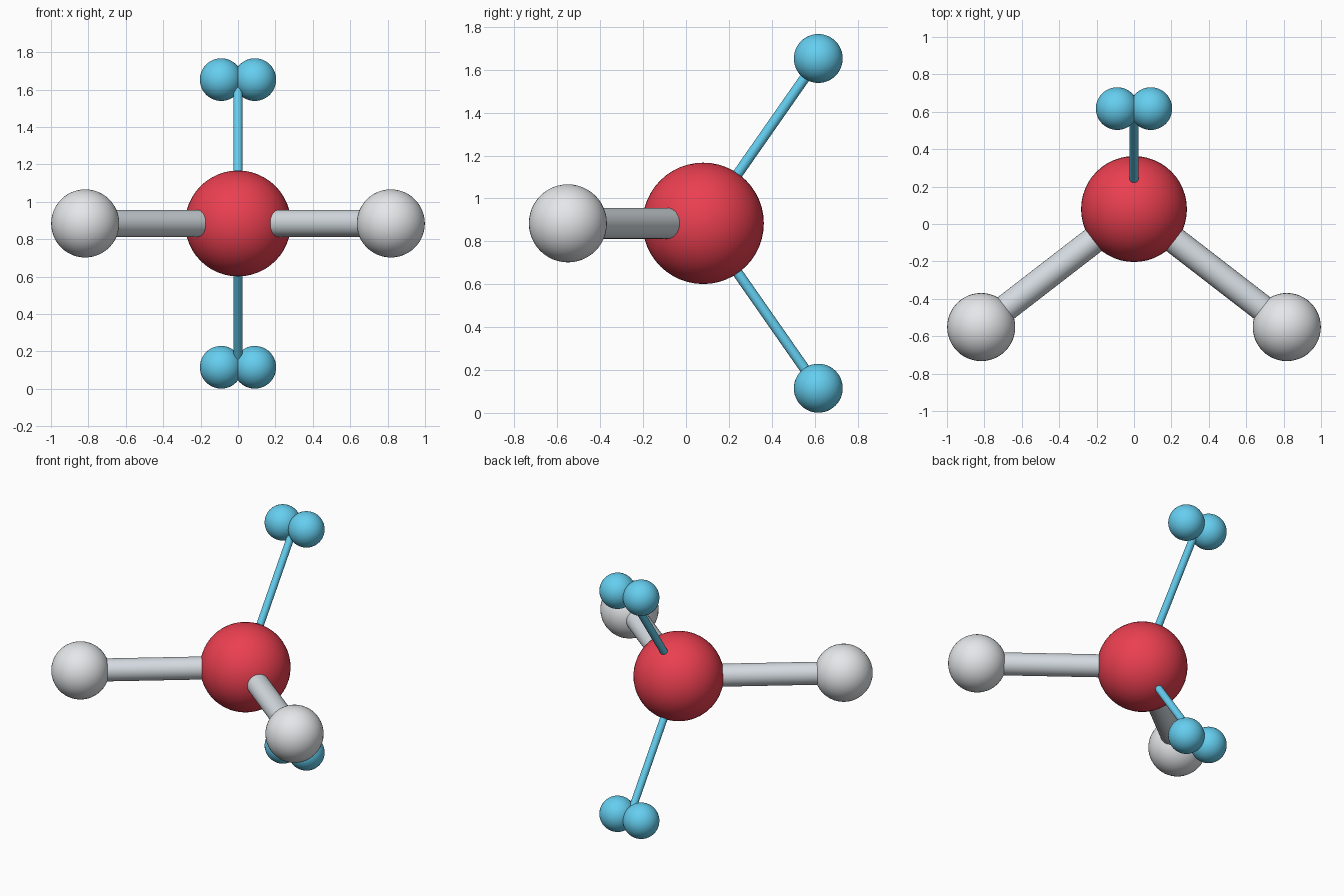
import bpy
from mathutils import Vector

if "Cube" in bpy.data.objects:
    bpy.data.objects.remove(bpy.data.objects["Cube"])

CENTRE = Vector((0, 0.08, 0.884))


def material(name, rgb):
    m = bpy.data.materials.new(name)
    m.diffuse_color = (*rgb, 1)
    m.use_nodes = True
    m.node_tree.nodes["Principled BSDF"].inputs["Base Color"].default_value = m.diffuse_color
    return m


RED = material("red", (0.83, 0.05, 0.08))
BLUE = material("blue", (0.13, 0.62, 0.87))
WHITE = material("white", (0.78, 0.80, 0.82))
ROD = material("pale_grey", (0.66, 0.71, 0.75))


def finish(name, mat):
    ob = bpy.context.object
    ob.name = name
    ob.data.materials.append(mat)
    bpy.ops.object.shade_smooth_by_angle()


def ball(name, pos, r, mat):
    bpy.ops.mesh.primitive_uv_sphere_add(segments=48, ring_count=24, radius=r, location=pos)
    finish(name, mat)


def rod(name, a, b, r, mat):
    d = b - a
    bpy.ops.mesh.primitive_cylinder_add(vertices=32, radius=r, depth=d.length, location=(a + b) / 2,
                                        rotation=d.to_track_quat('Z', 'Y').to_euler())
    finish(name, mat)


# Central atom
ball("central_atom", CENTRE, 0.283, RED)

# Two bonded atoms on thick rods, left and right
for side, s in (("left", -1), ("right", 1)):
    end = Vector((s * 0.817, -0.551, CENTRE.z))
    rod(f"bond_{side}", CENTRE, end, 0.072, ROD)
    ball(f"bonded_atom_{side}", end, 0.182, WHITE)

# Two lone pairs on thin rods, above and below
for level, s in (("upper", 1), ("lower", -1)):
    end = CENTRE + Vector((0, 0.537, s * 0.769))
    rod(f"lone_pair_stem_{level}", CENTRE, end, 0.024, BLUE)
    for side, t in (("left", -1), ("right", 1)):
        ball(f"electron_{level}_{side}", end + Vector((t * 0.09, 0, 0)), 0.114, BLUE)
